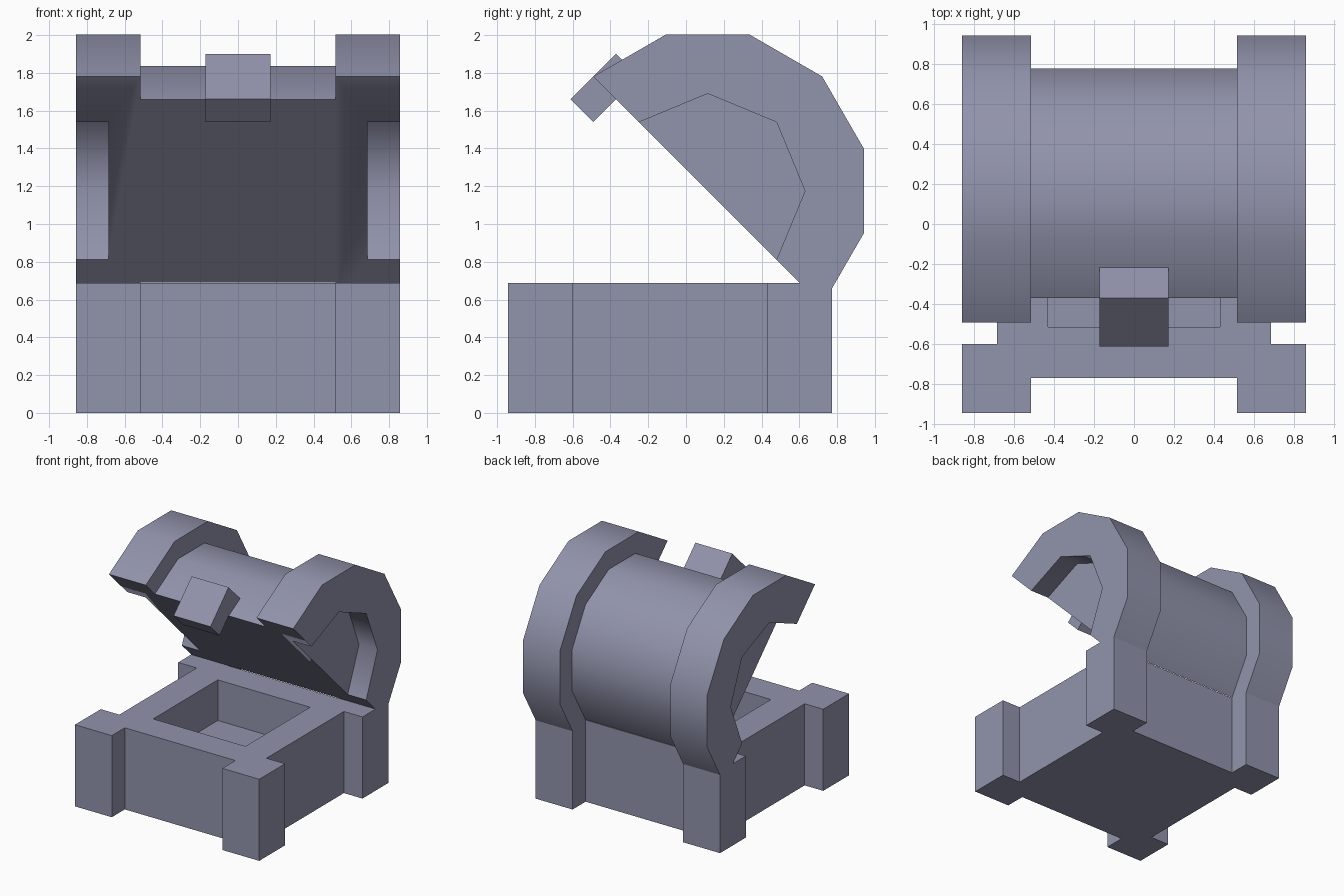
import bpy, bmesh, math
from mathutils import Vector

if "Cube" in bpy.data.objects:
    bpy.data.objects.remove(bpy.data.objects["Cube"])

S = math.sqrt(0.5)
BASE_Y = -0.085          # centre of the square base
LID = (0.115, 1.175)     # centre of the opened lid in (y, z)

mat = bpy.data.materials.new("slate grey")
mat.diffuse_color = (0.285, 0.293, 0.41, 1)
mat.use_nodes = True
mat.node_tree.nodes["Principled BSDF"].inputs["Base Color"].default_value = mat.diffuse_color


def base_point(a, b, h):
    return Vector((a, BASE_Y + b, h))


def lid_point(u, v, x):
    # u runs towards the lid's front edge, v away from its flat underside
    return Vector((x, LID[0] + (v - u) * S, LID[1] + (u + v) * S))


def prism(name, pts, place, lo, hi):
    bm = bmesh.new()
    rings = [[bm.verts.new(place(a, b, h)) for a, b in pts] for h in (lo, hi)]
    n = len(pts)
    for i in range(n):
        j = (i + 1) % n
        bm.faces.new((rings[0][i], rings[0][j], rings[1][j], rings[1][i]))
    for r in rings:
        bm.faces.new(r)
    bmesh.ops.recalc_face_normals(bm, faces=bm.faces[:])
    me = bpy.data.meshes.new(name)
    bm.to_mesh(me)
    bm.free()
    me.materials.append(mat)
    ob = bpy.data.objects.new(name, me)
    bpy.context.collection.objects.link(ob)
    return ob


def activate(ob):
    bpy.ops.object.select_all(action='DESELECT')
    ob.select_set(True)
    bpy.context.view_layer.objects.active = ob


def cut(ob, cutter):
    activate(ob)
    m = ob.modifiers.new("cut", 'BOOLEAN')
    m.operation = 'DIFFERENCE'
    m.solver = 'EXACT'
    m.object = cutter
    bpy.ops.object.modifier_apply(modifier=m.name)
    bpy.data.objects.remove(cutter)


def arc(radius, steps, total):
    return [(radius * math.cos(total * i / steps), radius * math.sin(total * i / steps))
            for i in range(steps + 1)]


# base: square box with four corner posts, hollowed from the top
corner = [(0.685, 0.515), (0.858, 0.515), (0.858, 0.858), (0.515, 0.858), (0.515, 0.685)]
outline = []
for k in range(4):
    for a, b in corner:
        for _ in range(k):
            a, b = -b, a
        outline.append((a, b))
base = prism("chest_base", outline, base_point, 0, 0.687)
r = 0.43
cut(base, prism("cavity_cutter", [(r, r), (-r, r), (-r, -r), (r, -r)], base_point, 0.345, 1.0))

# lid: half-round barrel between two thicker end bands
barrel = prism("lid_barrel", arc(0.686, 6, math.pi), lid_point, -0.515, 0.515)

band = prism("lid_bands", arc(0.857, 6, math.pi), lid_point, 0.515, 0.858)
cut(band, prism("recess_cutter", arc(0.515, 8, 2 * math.pi)[:-1], lid_point, 0.686, 1.0))
mirror = band.modifiers.new("mirror", 'MIRROR')
activate(band)
bpy.ops.object.modifier_apply(modifier=mirror.name)

# clasp: block on the lid's front edge, hanging below the underside
clasp = prism("clasp", [(0.857, -0.17), (0.857, 0.17), (0.64, 0.17), (0.686, 0), (0.686, -0.17)],
              lid_point, -0.172, 0.172)

for ob in (base, barrel, band, clasp):
    activate(ob)
    bpy.ops.object.shade_smooth_by_angle(angle=math.radians(50))
